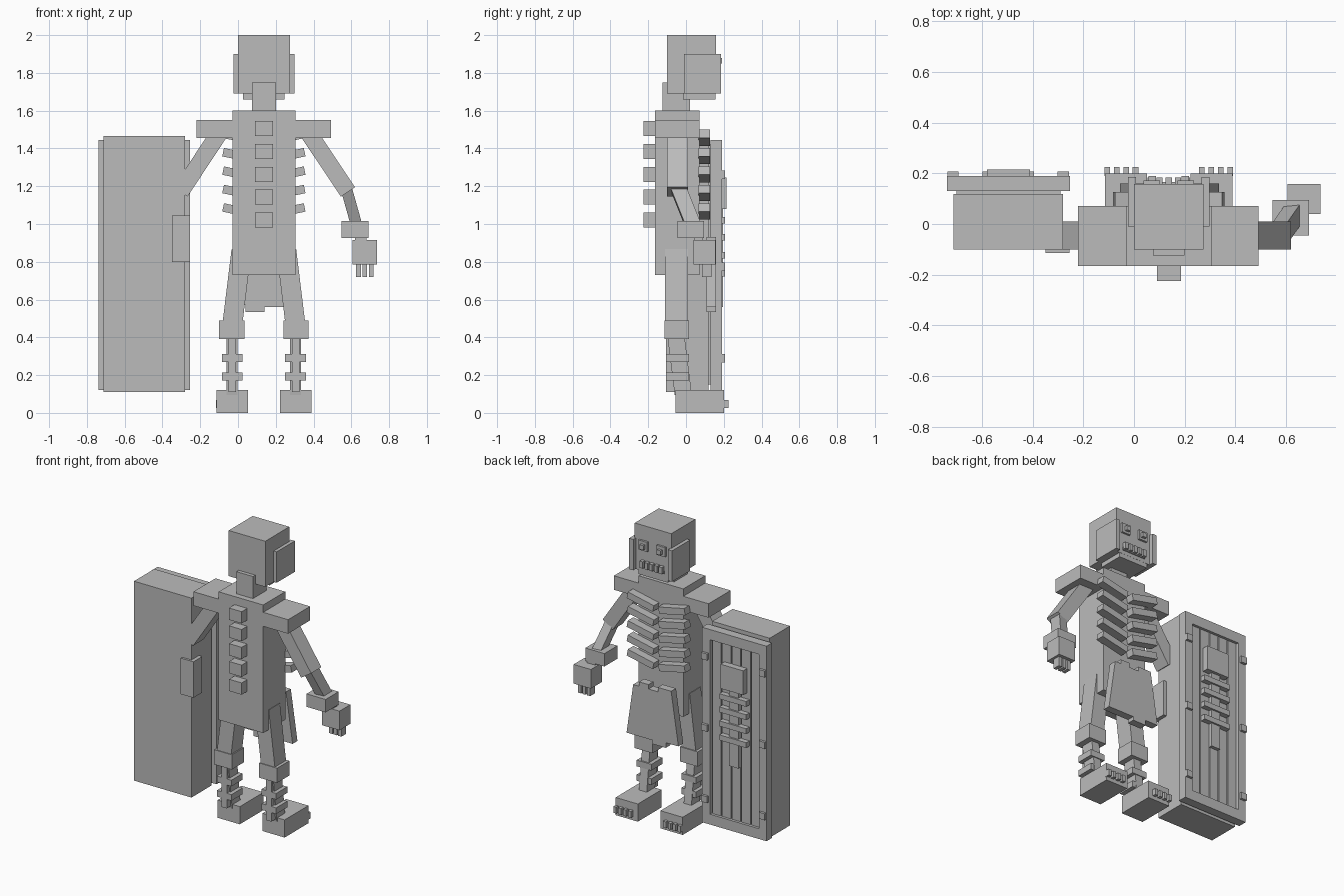
import bpy, bmesh, math
from mathutils import Matrix, Vector

cube = bpy.data.objects.get("Cube")
if cube:
    bpy.data.objects.remove(cube, do_unlink=True)

grey = bpy.data.materials.new("stone_grey")
grey.use_nodes = True
grey.diffuse_color = (0.5, 0.5, 0.5, 1)
grey.node_tree.nodes["Principled BSDF"].inputs["Base Color"].default_value = (0.5, 0.5, 0.5, 1)

MID = 0.137  # body centre line


def finish(name, bm):
    bmesh.ops.recalc_face_normals(bm, faces=bm.faces)
    mesh = bpy.data.meshes.new(name)
    bm.to_mesh(mesh)
    bm.free()
    mesh.materials.append(grey)
    obj = bpy.data.objects.new(name, mesh)
    bpy.context.collection.objects.link(obj)
    return obj


def block(name, matrix, size):
    bm = bmesh.new()
    bmesh.ops.create_cube(bm, size=1, matrix=matrix @ Matrix.Diagonal((*size, 1)))
    return finish(name, bm)


def box(name, x, y, z):
    spans = (x, y, z)
    centre = Vector([(a + b) / 2 for a, b in spans])
    return block(name, Matrix.Translation(centre), [b - a for a, b in spans])


def beam(name, start, end, width, depth):
    """Box whose long side runs from start to end."""
    start, end = Vector(start), Vector(end)
    up = (end - start).normalized()
    side = Vector((0, 1, 0)).cross(up).normalized()
    rot = Matrix((side, up.cross(side), up)).transposed().to_4x4()
    return block(name, Matrix.Translation((start + end) / 2) @ rot,
                 (width, depth, (end - start).length))


def prism(name, outline, y0, y1):
    bm = bmesh.new()
    face = bm.faces.new([bm.verts.new((x, y0, z)) for x, z in outline])
    out = bmesh.ops.extrude_face_region(bm, geom=[face])
    verts = [v for v in out["geom"] if isinstance(v, bmesh.types.BMVert)]
    bmesh.ops.translate(bm, verts=verts, vec=(0, y1 - y0, 0))
    return finish(name, bm)


def sx(s, a, b):
    """Span at distances a..b from the centre line, on side s."""
    return tuple(sorted((MID + s * a, MID + s * b)))


# Head and face
box("head", (0, 0.275), (-0.10, 0.158), (1.69, 2.0))
box("jaw", (0.027, 0.247), (-0.015, 0.157), (1.66, 1.69))
box("neck", (0.075, 0.20), (-0.125, 0.02), (1.59, 1.75))
for s in (-1, 1):
    box("cheek_plate", sx(s, 0.13, 0.161), (-0.01, 0.185), (1.69, 1.90))
    box("eye_socket", sx(s, 0.035, 0.10), (0.15, 0.172), (1.835, 1.90))
    box("eye", sx(s, 0.05, 0.08), (0.17, 0.19), (1.85, 1.88))
box("gum", (0.05, 0.225), (0.15, 0.165), (1.715, 1.735))
for i in range(5):
    x = MID + (i - 2) * 0.036
    box("tooth", (x - 0.012, x + 0.012), (0.15, 0.184), (1.72, 1.765))

# Torso, shoulders and spine
box("torso", (-0.03, 0.305), (-0.165, 0.072), (0.73, 1.60))
box("shoulders", (-0.22, 0.492), (-0.165, 0.072), (1.455, 1.55))
for i in range(5):
    z = 1.505 - i * 0.121
    box("spine_bone", (0.09, 0.185), (-0.225, -0.16), (z - 0.04, z + 0.04))

# Ribs rise outwards from the breastbone
for i in range(5):
    z = 1.457 - i * 0.0975
    for s in (-1, 1):
        place = Matrix.Translation((MID + s * 0.118, 0.097, z))
        block("rib", place @ Matrix.Rotation(-s * math.radians(12), 4, 'Y'), (0.20, 0.06, 0.045))

# Ragged loincloth
prism("loincloth", [(-0.055, 0.57), (0.04, 0.57), (0.04, 0.535), (0.14, 0.535), (0.14, 0.56),
                    (0.335, 0.56), (0.285, 0.9), (0.24, 0.9), (0.24, 0.93), (0.17, 0.93),
                    (0.17, 0.9), (0.1, 0.9), (0.1, 0.93), (0, 0.93)], 0.108, 0.16)

# Legs
for s in (-1, 1):
    c = 0.168
    beam("thigh", (MID + s * 0.119, -0.05, 0.86), (MID + s * 0.168, -0.05, 0.46), 0.105, 0.12)
    box("knee", sx(s, 0.103, 0.237), (-0.115, 0.017), (0.39, 0.49))
    beam("shin", (MID + s * c, -0.055, 0.42), (MID + s * c, -0.015, 0.10), 0.058, 0.09)
    box("calf_bone", sx(s, c - 0.02, c + 0.02), (-0.105, -0.06), (0.11, 0.39))
    for z in (0.192, 0.29):
        box("shin_ring", sx(s, c - 0.055, c + 0.055), (-0.105, 0.015), (z - 0.021, z + 0.021))
    box("foot", sx(s, 0.085, 0.252), (-0.055, 0.20), (0, 0.12))
    for i in range(4):
        x = 0.242 - i * 0.037
        box("toe", sx(s, x - 0.011, x + 0.011), (0.19, 0.224), (0.025, 0.068))

# Left arm, hanging free
beam("left_upper_arm", (0.375, -0.045, 1.48), (0.582, -0.045, 1.17), 0.09, 0.11)
beam("left_forearm", (0.57, -0.045, 1.20), (0.64, 0.055, 0.95), 0.06, 0.08)
box("left_wrist", (0.547, 0.69), (-0.045, 0.095), (0.927, 1.015))
box("left_wrist_link", (0.62, 0.68), (0.045, 0.09), (0.90, 0.94))
box("left_hand", (0.605, 0.735), (0.04, 0.157), (0.785, 0.915))
for i in range(3):
    x = 0.638 + i * 0.034
    box("finger", (x - 0.012, x + 0.012), (0.085, 0.135), (0.72, 0.79))

# Right arm, holding the coffin
beam("right_upper_arm", (-0.10, -0.045, 1.48), (-0.305, -0.045, 1.17), 0.09, 0.11)
box("right_hand", (-0.35, -0.255), (-0.115, -0.02), (0.80, 1.045))

# Coffin case and framed door
box("coffin_case", (-0.712, -0.28), (-0.10, 0.118), (0.11, 1.465))
box("door_back", (-0.70, -0.29), (0.11, 0.155), (0.15, 1.42))
DOOR_Y = (0.13, 0.19)
for x in ((-0.738, -0.68), (-0.312, -0.253)):
    box("door_stile", x, DOOR_Y, (0.12, 1.445))
for z in ((0.12, 0.19), (1.375, 1.445)):
    box("door_rail", (-0.685, -0.308), DOOR_Y, z)
for i in range(5):
    x = -0.677 + i * 0.0732
    box("door_plank", (x, x + 0.065), (0.14, 0.172), (0.19, 1.375))
for z in (0.29, 0.775, 1.26):
    for x in ((-0.736, -0.692), (-0.302, -0.256)):
        box("hinge", x, (0.18, 0.207), (z - 0.022, z + 0.022))

# Bone ornament on the door
box("ornament_skull", (-0.58, -0.41), (0.165, 0.215), (1.08, 1.245))
box("ornament_spine", (-0.53, -0.46), (0.165, 0.195), (0.56, 1.09))
for z in (1.02, 0.93, 0.835, 0.74):
    box("ornament_rib", (-0.597, -0.395), (0.165, 0.207), (z - 0.018, z + 0.018))
